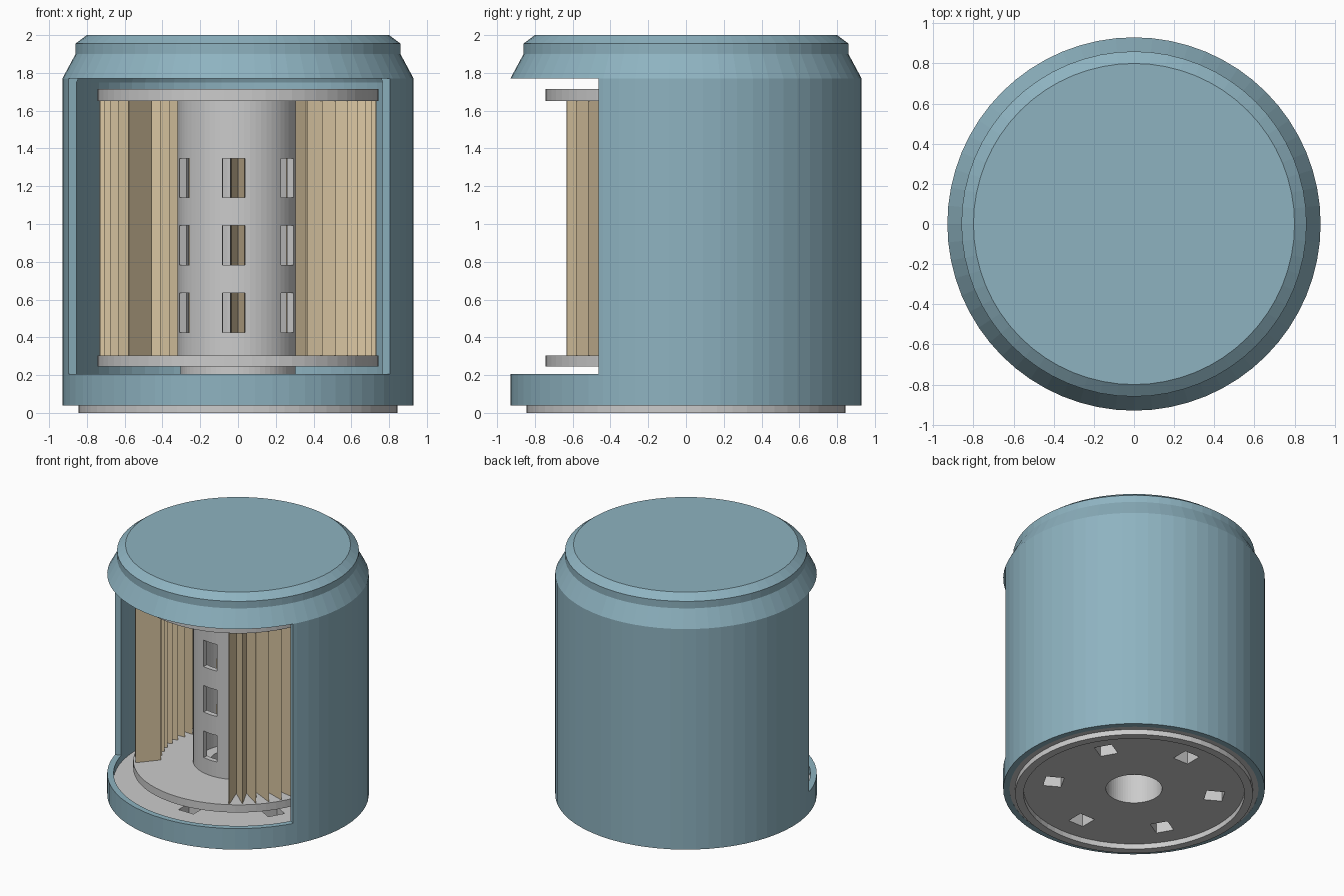
import bpy, bmesh, math
from mathutils import Matrix

if "Cube" in bpy.data.objects:
    bpy.data.objects.remove(bpy.data.objects["Cube"])

SEG = 64


def material(name, rgb):
    m = bpy.data.materials.new(name)
    m.diffuse_color = (*rgb, 1)
    m.use_nodes = True
    m.node_tree.nodes["Principled BSDF"].inputs["Base Color"].default_value = m.diffuse_color
    return m


TEAL = material("painted_steel", (0.27, 0.45, 0.53))
TAN = material("filter_paper", (0.72, 0.58, 0.37))


def finish(name, bm, mat=None):
    me = bpy.data.meshes.new(name)
    bm.to_mesh(me)
    bm.free()
    ob = bpy.data.objects.new(name, me)
    bpy.context.collection.objects.link(ob)
    if mat:
        me.materials.append(mat)
    return ob


def lathe(name, profile, mat=None, a0=0, a1=360, seg=SEG):
    """Spin a closed (r, z) outline about z, between two angles in degrees."""
    bm = bmesh.new()
    full = a1 - a0 == 360
    rings = []
    for i in range(seg if full else seg + 1):
        a = math.radians(a0 + (a1 - a0) * i / seg)
        axis = {}
        ring = []
        for r, z in profile:
            if r == 0 and rings:
                ring.append(rings[0][len(ring)])
            else:
                ring.append(bm.verts.new((r * math.cos(a), r * math.sin(a), z)))
        rings.append(ring)
    n = len(profile)
    for i in range(seg):
        p, q = rings[i], rings[(i + 1) % len(rings)]
        for j in range(n):
            k = (j + 1) % n
            loop = list(dict.fromkeys((p[j], q[j], q[k], p[k])))
            if len(loop) > 2:
                bm.faces.new(loop)
    if not full:
        bm.faces.new(rings[0])
        bm.faces.new(rings[-1])
    bmesh.ops.recalc_face_normals(bm, faces=bm.faces)
    return finish(name, bm, mat)


def tube(name, r_in, r_out, z0, z1, mat=None):
    return lathe(name, [(r_in, z0), (r_out, z0), (r_out, z1), (r_in, z1)], mat)


def box_ring(name, radius, size, heights, offset):
    """Six boxes around the axis at each height, used as a cutter."""
    bm = bmesh.new()
    for z in heights:
        for k in range(6):
            m = (Matrix.Rotation(math.radians(offset + 60 * k), 4, 'Z')
                 @ Matrix.Translation((radius, 0, z)) @ Matrix.Diagonal((*size, 1)))
            bmesh.ops.create_cube(bm, size=1, matrix=m)
    return finish(name, bm)


def cut(ob, cutter):
    mod = ob.modifiers.new("cut", 'BOOLEAN')
    mod.operation = 'DIFFERENCE'
    mod.solver = 'EXACT'
    mod.object = cutter
    dg = bpy.context.evaluated_depsgraph_get()
    me = bpy.data.meshes.new_from_object(ob.evaluated_get(dg))
    ob.modifiers.clear()
    ob.data = me
    bpy.data.objects.remove(cutter)


# Outer can with domed lid and cutaway window
can = lathe("outer_can", [(0.93, 0.04), (0.93, 1.77), (0.86, 1.90), (0.86, 1.955), (0.80, 2.0),
                          (0, 2.0), (0, 1.955), (0.79, 1.955), (0.82, 1.90),
                          (0.885, 1.75), (0.885, 0.04)], TEAL)
cut(can, lathe("window_cutter", [(0.5, 0.205), (1.3, 0.205), (1.3, 1.77), (0.5, 1.77)],
               a0=195, a1=330, seg=24))

# Base plate with inlet holes, and sealing ring below it
plate = tube("base_plate", 0.20, 0.925, 0.041, 0.15)
cut(plate, box_ring("inlet_cutter", 0.58, (0.13, 0.13, 0.4), [0.1], 30))
tube("sealing_ring", 0.785, 0.845, 0, 0.042)

# Outlet stem and end discs
tube("outlet_stem", 0.20, 0.305, 0.15, 0.245)
tube("lower_end_disc", 0.20, 0.745, 0.245, 0.305)
lathe("upper_end_disc", [(0, 1.65), (0.745, 1.65), (0.745, 1.715), (0, 1.715)])

# Perforated centre tube
core = tube("centre_tube", 0.28, 0.32, 0.305, 1.65)
cut(core, box_ring("slot_cutter", 0.30, (0.16, 0.12, 0.208), [0.53, 0.887, 1.243], 26))

# Pleated paper, open at the front
bm = bmesh.new()
prev = None
for i in range(75):
    a = math.radians(-60 + 3.75 * i)
    r = 0.55 if i % 2 else 0.73
    pair = [bm.verts.new((r * math.cos(a), r * math.sin(a), z)) for z in (0.305, 1.65)]
    if prev:
        bm.faces.new((prev[0], pair[0], pair[1], prev[1]))
    prev = pair
pleats = finish("pleated_paper", bm, TAN)
solid = pleats.modifiers.new("thickness", 'SOLIDIFY')
solid.thickness = 0.008
solid.offset = 0
